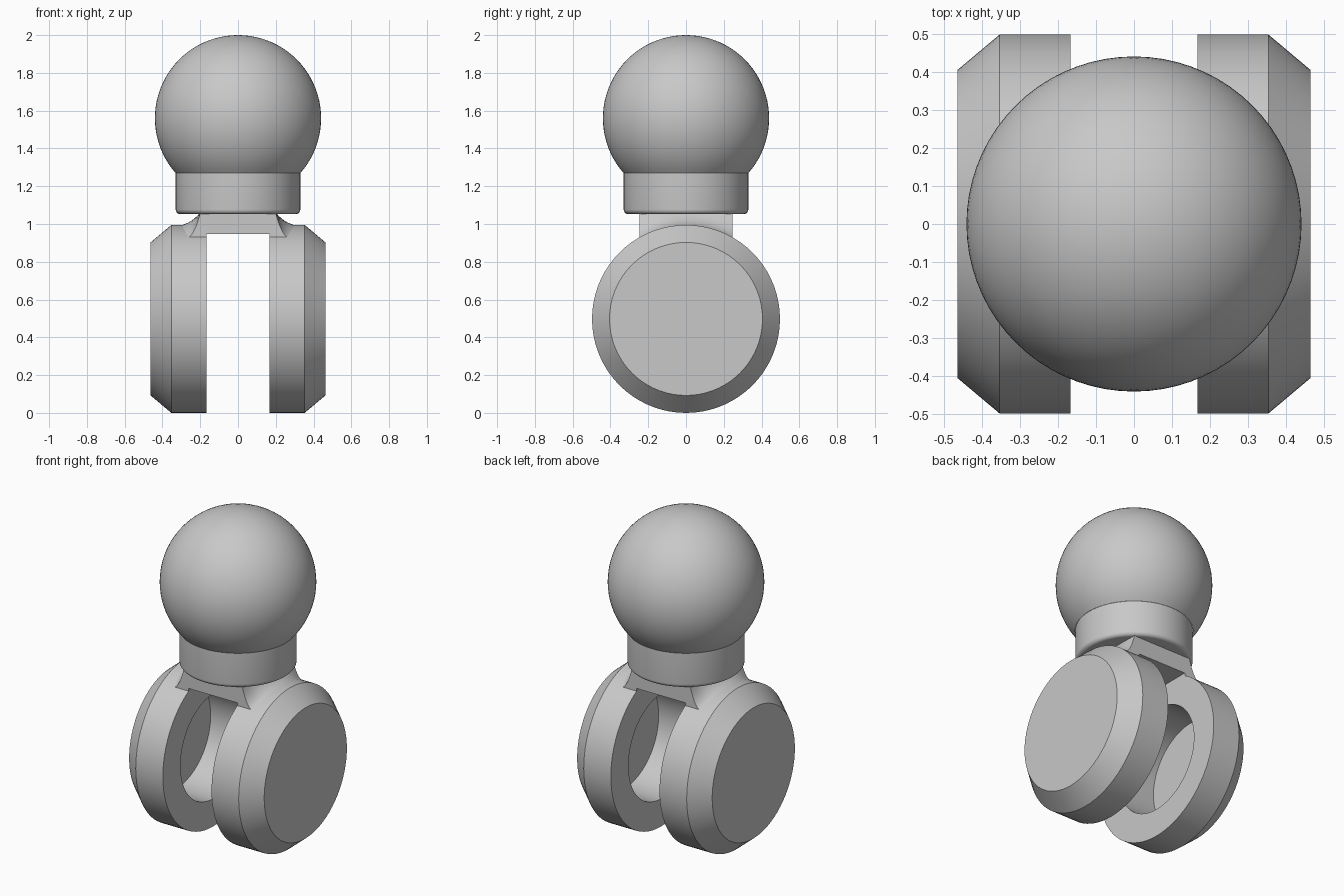
import bpy, bmesh, math
from mathutils import Matrix

if "Cube" in bpy.data.objects:
    bpy.data.objects.remove(bpy.data.objects["Cube"])

grey = bpy.data.materials.new("plain grey")
grey.use_nodes = True
grey.diffuse_color = (0.58, 0.58, 0.58, 1)
grey.node_tree.nodes["Principled BSDF"].inputs["Base Color"].default_value = grey.diffuse_color


def finish(name, bm, angle=30):
    """Turn a bmesh into a smooth-shaded object with sharp creases."""
    bmesh.ops.remove_doubles(bm, verts=bm.verts, dist=1e-5)
    bmesh.ops.recalc_face_normals(bm, faces=bm.faces)
    mesh = bpy.data.meshes.new(name)
    bm.to_mesh(mesh)
    bm.free()
    mesh.materials.append(grey)
    ob = bpy.data.objects.new(name, mesh)
    bpy.context.collection.objects.link(ob)
    bpy.ops.object.select_all(action="DESELECT")
    ob.select_set(True)
    bpy.context.view_layer.objects.active = ob
    bpy.ops.object.shade_smooth_by_angle(angle=math.radians(angle))
    return ob


def lathe(name, profile, place=Matrix(), steps=72):
    """Spin (radius, height) points about z, then place the result."""
    bm = bmesh.new()
    verts = [bm.verts.new((r, 0, h)) for r, h in profile]
    edges = [bm.edges.new(pair) for pair in zip(verts, verts[1:])]
    bmesh.ops.spin(bm, geom=verts + edges, cent=(0, 0, 0), axis=(0, 0, 1),
                   angle=math.tau, steps=steps, use_duplicate=False)
    bmesh.ops.transform(bm, matrix=place, verts=bm.verts)
    return finish(name, bm)


# Ball, cut off where it meets the collar
BALL_R, BALL_Z, SEAM_Z = 0.44, 1.56, 1.27
start = math.asin((SEAM_Z - BALL_Z) / BALL_R)
angles = [start + (math.pi / 2 - start) * i / 32 for i in range(33)]
lathe("ball", [(BALL_R * math.cos(a) if i < 32 else 0, BALL_Z + BALL_R * math.sin(a))
               for i, a in enumerate(angles)])

# Collar with a rounded lower rim
rim = [math.radians(a) for a in range(-90, 1, 15)]
lathe("collar", [(0, 1.052)]
      + [(0.305 + 0.025 * math.cos(a), 1.077 + 0.025 * math.sin(a)) for a in rim]
      + [(0.33, SEAM_Z)])

# Two bevelled cheek discs, hollowed on their inner faces
DISC_R = 0.4975
cheek = [(0, 0.415), (0.325, 0.415), (0.325, 0.167), (DISC_R, 0.167),
         (DISC_R, 0.353), (0.405, 0.463), (0, 0.463)]
for side, sign in (("left", 1), ("right", -1)):
    lathe(side + "_cheek", cheek, Matrix.Translation((0, 0, DISC_R))
          @ Matrix.Rotation(sign * math.pi / 2, 4, "Y"))

# Bridge: sections along y, flaring down onto the curved top of each disc
HALF_W, TOP = 0.245, 1.06


def bridge_section(y):
    foot_x = 0.353 - 0.068 * (y / HALF_W) ** 2
    foot_z = DISC_R + math.sqrt(DISC_R ** 2 - y * y) - 0.006
    half = [(0.167, 0.947), (0.168, 0.92), (foot_x - 0.01, 0.92)]
    for i in range(10, -1, -1):
        t = i / 10
        half.append((0.2 + (foot_x - 0.2) * t, foot_z + (TOP - foot_z) * (1 - t) ** 2.5))
    return half + [(-x, z) for x, z in reversed(half)]


bm = bmesh.new()
rows = []
for i in range(13):
    y = HALF_W * (i / 6 - 1)
    rows.append([bm.verts.new((x, y, z)) for x, z in bridge_section(y)])
for a, b in zip(rows, rows[1:]):
    for k in range(len(a)):
        n = (k + 1) % len(a)
        bm.faces.new((a[k], a[n], b[n], b[k]))
bm.faces.new(rows[0])
bm.faces.new(rows[-1])
finish("bridge", bm)
